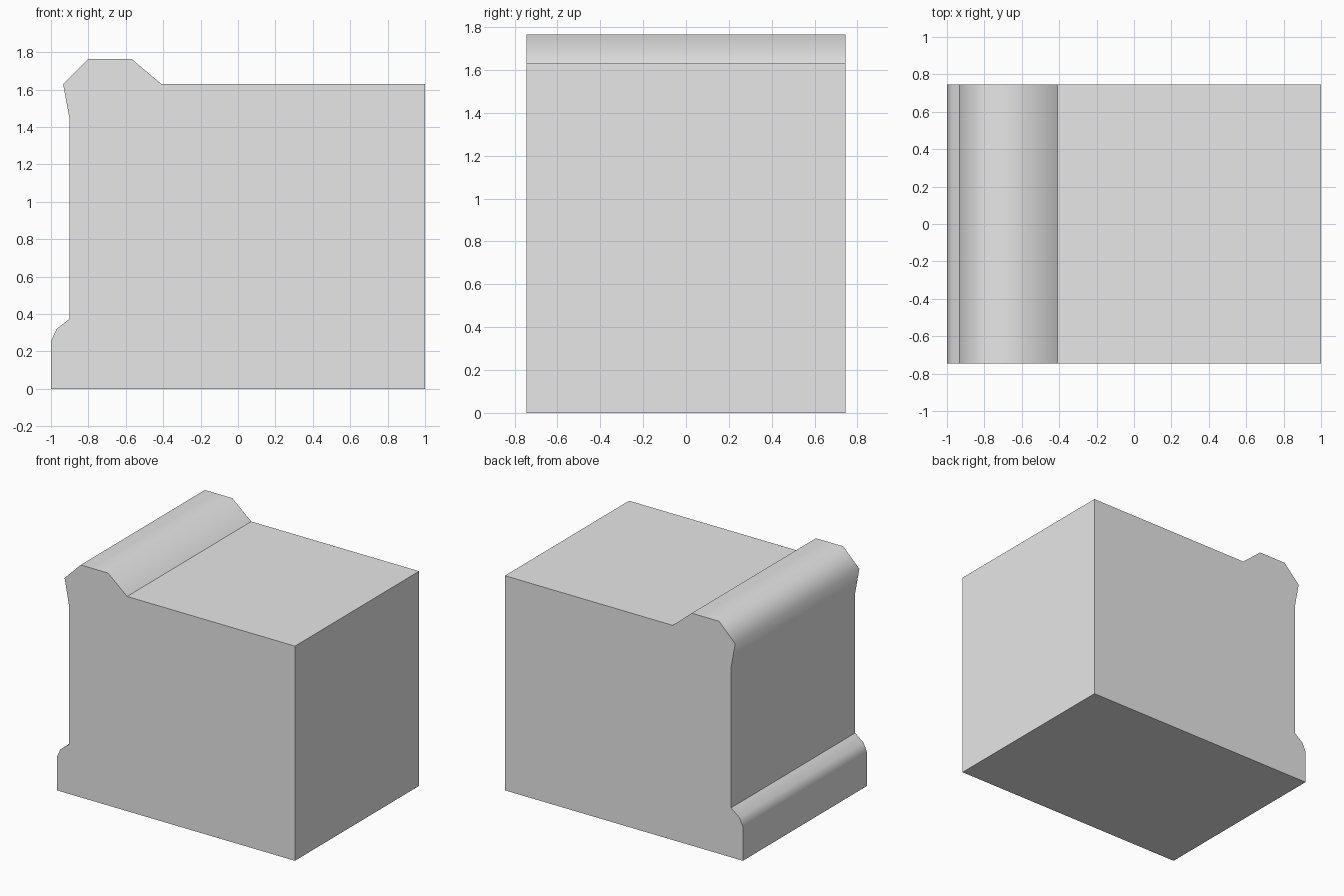
import bpy, bmesh, math

cube = bpy.data.objects.get("Cube")
if cube:
    bpy.data.objects.remove(cube, do_unlink=True)

HALF_DEPTH = 0.745

# Side profile (x, z): block with a base skirting and a top lip on the right side
PROFILE = [(1, 0), (1, 1.63), (-0.41, 1.63), (-0.57, 1.765), (-0.80, 1.765),
           (-0.935, 1.63), (-0.90, 1.44), (-0.90, 0.375), (-0.97, 0.32),
           (-1, 0.255), (-1, 0)]

# Plain grey material
grey = bpy.data.materials.new("plain_grey")
grey.use_nodes = True
colour = (0.8, 0.8, 0.8, 1)
grey.diffuse_color = colour
for node in grey.node_tree.nodes:
    if node.type == 'BSDF_PRINCIPLED':
        node.inputs["Base Color"].default_value = colour

# Extrude the profile from front to back
bm = bmesh.new()
front = bm.faces.new([bm.verts.new((x, -HALF_DEPTH, z)) for x, z in PROFILE])
extruded = bmesh.ops.extrude_face_region(bm, geom=[front], use_keep_orig=True)
back_verts = [g for g in extruded["geom"] if isinstance(g, bmesh.types.BMVert)]
bmesh.ops.translate(bm, verts=back_verts, vec=(0, 2 * HALF_DEPTH, 0))
bmesh.ops.recalc_face_normals(bm, faces=bm.faces)

# Rounded mouldings are smooth; corners and inner creases stay sharp
for face in bm.faces:
    face.smooth = True
for edge in bm.edges:
    angle = edge.calc_face_angle_signed(0)
    edge.smooth = math.radians(-30) < angle < math.radians(60)

mesh = bpy.data.meshes.new("moulded_block")
bm.to_mesh(mesh)
bm.free()
mesh.materials.append(grey)
block = bpy.data.objects.new("moulded_block", mesh)
bpy.context.collection.objects.link(block)

# Keep the large walls flat next to the smooth mouldings
weighted = block.modifiers.new("flat_walls", 'WEIGHTED_NORMAL')
weighted.keep_sharp = True
